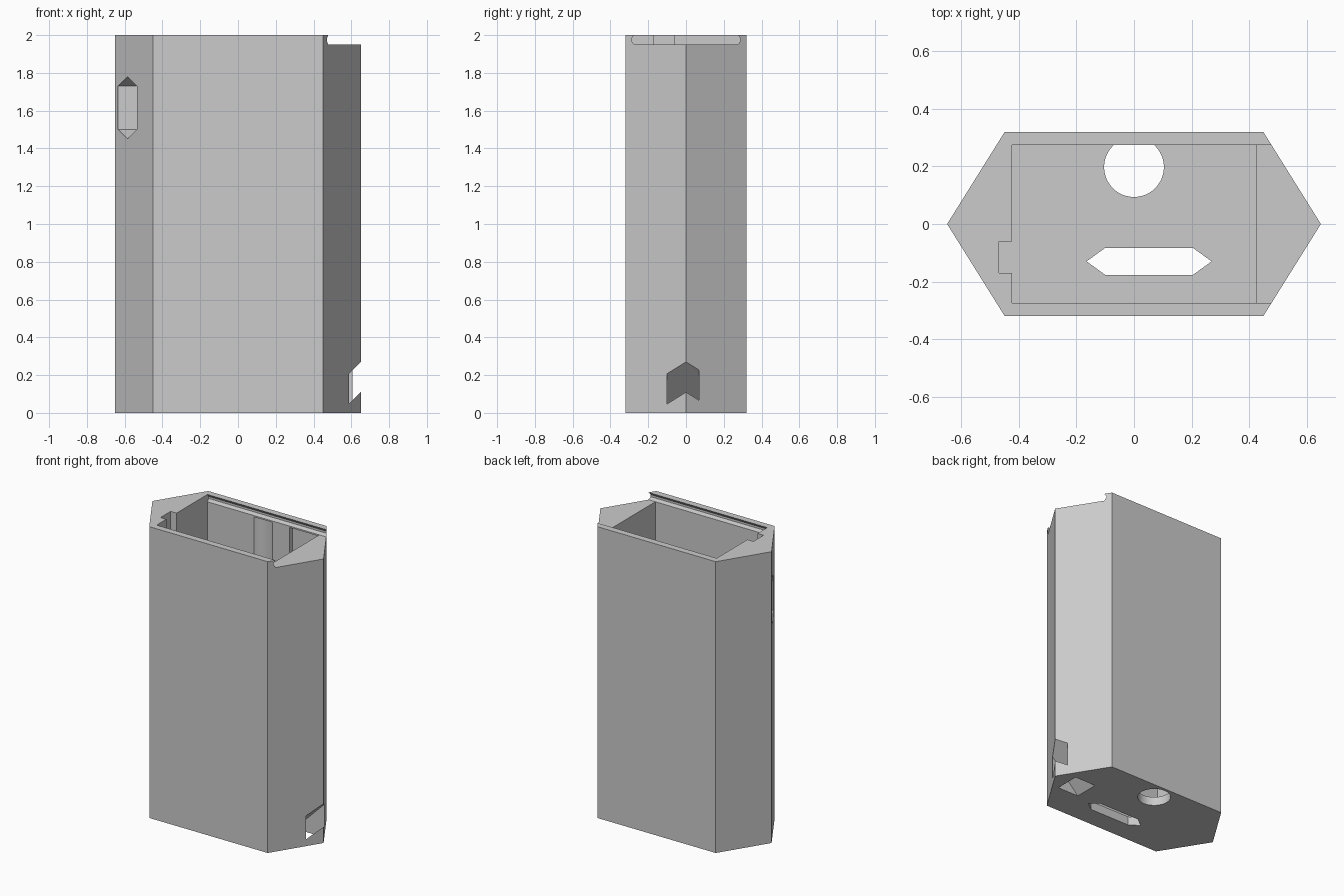
import bpy
import bmesh
import math

cube = bpy.data.objects.get("Cube")
if cube:
    bpy.data.objects.remove(cube, do_unlink=True)

grey = bpy.data.materials.new("plain_grey")
grey.use_nodes = True
colour = (0.6, 0.6, 0.6, 1)
grey.diffuse_color = colour
grey.node_tree.nodes["Principled BSDF"].inputs["Base Color"].default_value = colour


def add_mesh(name, bm):
    bmesh.ops.recalc_face_normals(bm, faces=bm.faces)
    mesh = bpy.data.meshes.new(name)
    bm.to_mesh(mesh)
    bm.free()
    mesh.materials.append(grey)
    obj = bpy.data.objects.new(name, mesh)
    bpy.context.collection.objects.link(obj)
    return obj


def prism(name, outline, axis, start, end):
    """Extrude a 2D outline along an axis; the outline uses the other two axes in order."""
    bm = bmesh.new()
    rings = []
    for level in (start, end):
        ring = []
        for point in outline:
            co = list(point)
            co.insert("xyz".index(axis), level)
            ring.append(bm.verts.new(co))
        rings.append(ring)
        bm.faces.new(ring)
    low, high = rings
    for i in range(len(low)):
        j = (i + 1) % len(low)
        bm.faces.new((low[i], low[j], high[j], high[i]))
    return add_mesh(name, bm)


def rect(a0, a1, b0, b1):
    return [(a0, b0), (a1, b0), (a1, b1), (a0, b1)]


def pointed_column(name, x, y, hx, hy, z0, z1, tip):
    """Upright box with a pyramid on each end."""
    bm = bmesh.new()
    low, high = [[bm.verts.new((x + sx * hx, y + sy * hy, z))
                  for sx, sy in ((-1, -1), (1, -1), (1, 1), (-1, 1))] for z in (z0, z1)]
    bottom = bm.verts.new((x, y, z0 - tip))
    top = bm.verts.new((x, y, z1 + tip))
    for i in range(4):
        j = (i + 1) % 4
        bm.faces.new((low[i], low[j], high[j], high[i]))
        bm.faces.new((low[j], low[i], bottom))
        bm.faces.new((high[i], high[j], top))
    return add_mesh(name, bm)


# Six-sided case body
case = prism("case_body", [(-0.65, 0), (-0.45, -0.32), (0.45, -0.32),
                           (0.65, 0), (0.45, 0.32), (-0.45, 0.32)], "z", 0, 2)

FLOOR, WALL, INNER = 0.06, 0.275, 0.425

# Inner cavity and the sliding-lid track that opens on the left end
track = [(0.275, 2.02), (0.275, 2), (0.288, 1.982), (0.288, 1.968), (0.275, 1.95)]
track += [(-y, z) for y, z in reversed(track)]
cutters = [
    prism("cavity", rect(-INNER, INNER, -WALL, WALL), "z", FLOOR, 1.96),
    prism("lid_track", track, "x", -INNER, 0.8),
    prism("latch_channel", rect(-0.47, -0.4, -0.17, -0.06), "z", FLOOR, 2.05),
    prism("wall_recess", rect(0.2, INNER, 0.2, 0.305), "z", FLOOR, 1.94),
]

# Round port through the floor, continuing up as a groove in the back wall
circle = [(0.104 * math.cos(math.tau * i / 48), 0.198 + 0.104 * math.sin(math.tau * i / 48))
          for i in range(48)]
cutters.append(prism("round_port", circle, "z", -0.05, 1.94))

# Long pointed slot through the floor
slot = [(-0.165, -0.13), (-0.1, -0.177), (0.205, -0.177),
        (0.27, -0.13), (0.205, -0.083), (-0.1, -0.083)]
cutters.append(prism("floor_slot", slot, "z", -0.05, 0.2))

# Diagonal strap tunnel from the left edge down through the base
tunnel = [(0.28, -0.1), (0.44, -0.1), (0.8, 0.26), (0.8, 0.42)]
cutters.append(prism("strap_tunnel", tunnel, "y", -0.1, 0.07))

# Pointed pocket on the right front face
cutters.append(pointed_column("side_pocket", -0.585, -0.104, 0.05, 0.095, 1.5, 1.73, 0.05))

bpy.context.view_layer.objects.active = case
case.select_set(True)
for cutter in cutters:
    cutter.hide_render = True
    cut = case.modifiers.new(cutter.name, "BOOLEAN")
    cut.operation = "DIFFERENCE"
    cut.solver = "EXACT"
    cut.object = cutter
    bpy.ops.object.modifier_apply(modifier=cut.name)
    bpy.data.objects.remove(cutter, do_unlink=True)

bpy.ops.object.select_all(action="DESELECT")
case.select_set(True)
bpy.ops.object.shade_smooth_by_angle(angle=math.radians(25))
